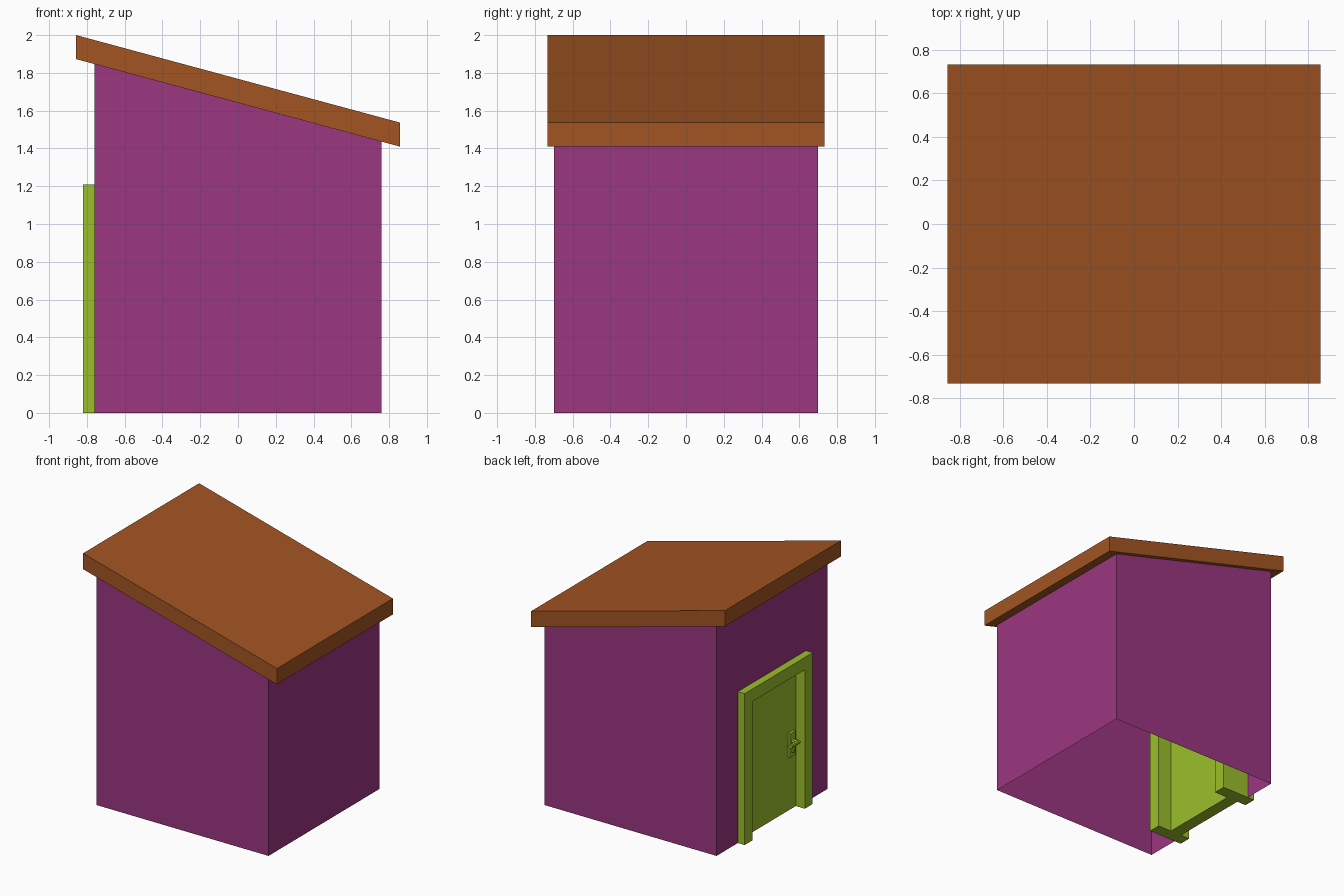
import bpy, bmesh, math
from mathutils import Vector

if "Cube" in bpy.data.objects:
    bpy.data.objects.remove(bpy.data.objects["Cube"])


def material(name, rgb):
    m = bpy.data.materials.new(name)
    m.diffuse_color = (*rgb, 1)
    m.use_nodes = True
    m.node_tree.nodes["Principled BSDF"].inputs["Base Color"].default_value = m.diffuse_color
    return m


BROWN = material("roof_brown", (0.36, 0.09, 0.016))
PURPLE = material("wall_purple", (0.33, 0.038, 0.22))
GREEN = material("door_green", (0.33, 0.52, 0.025))


def finish(name, bm, mat):
    bmesh.ops.recalc_face_normals(bm, faces=bm.faces)
    me = bpy.data.meshes.new(name)
    bm.to_mesh(me)
    bm.free()
    me.materials.append(mat)
    ob = bpy.data.objects.new(name, me)
    bpy.context.collection.objects.link(ob)
    return ob


def prism(name, outline, offset, mat):
    """Closed solid: a flat outline pushed along an offset."""
    bm = bmesh.new()
    face = bm.faces.new([bm.verts.new(p) for p in outline])
    ext = bmesh.ops.extrude_face_region(bm, geom=[face], use_keep_orig=True)
    moved = [v for v in ext["geom"] if isinstance(v, bmesh.types.BMVert)]
    bmesh.ops.translate(bm, verts=moved, vec=offset)
    return finish(name, bm, mat)


def box(name, lo, hi, mat):
    outline = [(lo[0], lo[1], lo[2]), (lo[0], hi[1], lo[2]),
               (lo[0], hi[1], hi[2]), (lo[0], lo[1], hi[2])]
    return prism(name, outline, (hi[0] - lo[0], 0, 0), mat)


def rod(name, a, b, radius, mat, sides=8):
    a, b = Vector(a), Vector(b)
    bm = bmesh.new()
    bmesh.ops.create_cone(bm, cap_ends=True, segments=sides,
                          radius1=radius, radius2=radius, depth=(b - a).length)
    bmesh.ops.rotate(bm, verts=bm.verts,
                     matrix=Vector((0, 0, 1)).rotation_difference(b - a).to_matrix())
    bmesh.ops.translate(bm, verts=bm.verts, vec=(a + b) / 2)
    return finish(name, bm, mat)


# Thin walls, open underneath, with a doorway in the tall end
W, D, TALL, LOW = 0.76, 0.70, 1.847, 1.436
DOOR_Y, DOOR_Z, JAMB = 0.43, 1.21, 0.10
hole_y, hole_z = DOOR_Y - 0.05, DOOR_Z - 0.05
bm = bmesh.new()
panels = [[(-W, y, 0), (W, y, 0), (W, y, LOW), (-W, y, TALL)] for y in (-D, D)]
panels.append([(W, -D, 0), (W, D, 0), (W, D, LOW), (W, -D, LOW)])
panels.append([(-W, -D, 0), (-W, -D, TALL), (-W, D, TALL), (-W, D, 0),
               (-W, hole_y, 0), (-W, hole_y, hole_z),
               (-W, -hole_y, hole_z), (-W, -hole_y, 0)])
for p in panels:
    bm.faces.new([bm.verts.new(c) for c in p])
bmesh.ops.remove_doubles(bm, verts=bm.verts, dist=0.0001)
finish("walls", bm, PURPLE)

# Sloping roof slab with upright ends
R = 0.857
prism("roof", [(-R, -0.733, 2.0), (-R, -0.733, 1.873),
               (R, -0.733, 1.41), (R, -0.733, 1.537)], (0, 1.466, 0), BROWN)

# Door frame: an arch of square section running through the wall
FX = -0.82
iy, iz = DOOR_Y - JAMB, DOOR_Z - JAMB
prism("door_frame", [(FX, -DOOR_Y, 0), (FX, -DOOR_Y, DOOR_Z), (FX, DOOR_Y, DOOR_Z),
                     (FX, DOOR_Y, 0), (FX, iy, 0), (FX, iy, iz),
                     (FX, -iy, iz), (FX, -iy, 0)], (0.30, 0, 0), GREEN)

# Door leaf set back in the frame
PX = -0.74
box("door_leaf", (PX, -iy, 0), (PX + 0.10, iy, iz), GREEN)

# Handle: back plate, spindle, lever and lock barrel
HY, HZ = -0.265, 0.55
box("handle_plate", (PX - 0.02, HY - 0.035, 0.43), (PX, HY + 0.035, 0.62), GREEN)
rod("handle_spindle", (PX - 0.015, HY, HZ), (PX - 0.065, HY, HZ), 0.018, GREEN)
rod("handle_lever", (PX - 0.06, HY - 0.02, HZ), (PX - 0.06, HY + 0.09, HZ), 0.016, GREEN)
rod("lock_barrel", (PX - 0.015, HY, 0.47), (PX - 0.03, HY, 0.47), 0.015, GREEN)
